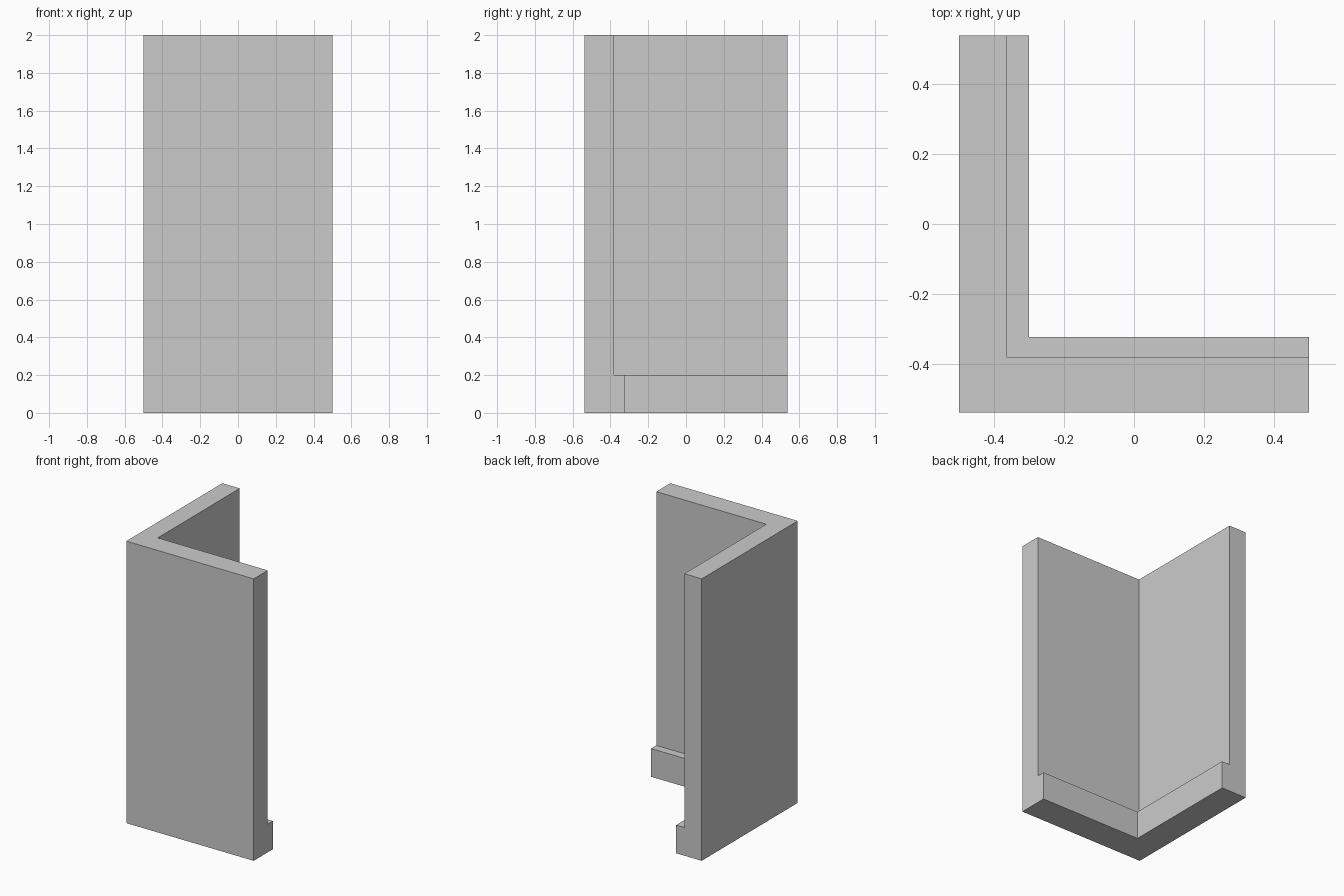
import bpy, bmesh

if "Cube" in bpy.data.objects:
    bpy.data.objects.remove(bpy.data.objects["Cube"])

X, Y, H, LEDGE = 0.5, 0.538, 2.0, 0.2

# Wall cross-section: inset from left face, inset from front face, height
section = [
    (0.0, 0.0, 0.0),
    (0.2, 0.215, 0.0),
    (0.2, 0.215, LEDGE),
    (0.137, 0.157, LEDGE),
    (0.137, 0.157, H),
    (0.0, 0.0, H),
]

bm = bmesh.new()

# Stations along the L: right end, mitred corner, back end
right_end = [bm.verts.new((X, -Y + b, z)) for a, b, z in section]
corner = [bm.verts.new((-X + a, -Y + b, z)) for a, b, z in section]
back_end = [bm.verts.new((-X + a, Y, z)) for a, b, z in section]

# Skin between stations
n = len(section)
for s, t in ((right_end, corner), (corner, back_end)):
    for i in range(n):
        j = (i + 1) % n
        bm.faces.new((s[i], s[j], t[j], t[i]))

# End caps
bm.faces.new(right_end)
bm.faces.new(back_end)
bmesh.ops.recalc_face_normals(bm, faces=bm.faces)

mesh = bpy.data.meshes.new("corner_wall_with_skirting")
bm.to_mesh(mesh)
bm.free()
wall = bpy.data.objects.new("corner_wall_with_skirting", mesh)
bpy.context.collection.objects.link(wall)
